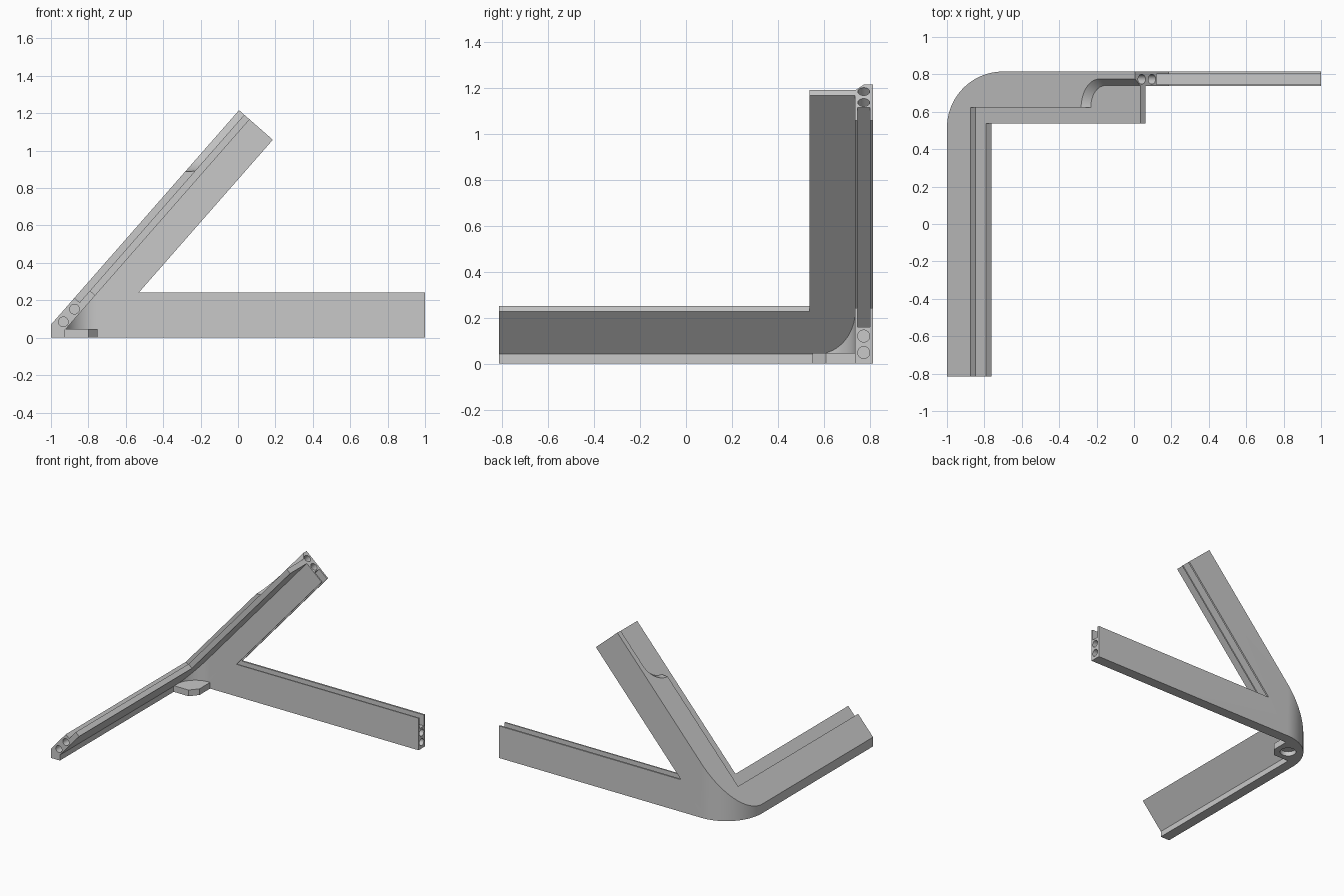
import bpy, bmesh, math
from mathutils import Vector, Matrix

cube = bpy.data.objects.get("Cube")
if cube:
    bpy.data.objects.remove(cube, do_unlink=True)

# Main dimensions
BACK = 0.815          # half depth
SLOPE = math.atan2(1.14, 1.0)
C, S = math.cos(SLOPE), math.sin(SLOPE)
REACH = 1.525         # length of the sloped arm
HEIGHT = 0.243        # arm height
THICK = 0.075
STEP = 0.037          # depth of the panel rabbet

grey = bpy.data.materials.new("grey")
grey.use_nodes = True
grey.diffuse_color = (0.58, 0.58, 0.58, 1)
grey.node_tree.nodes["Principled BSDF"].inputs["Base Color"].default_value = (0.58, 0.58, 0.58, 1)


# Coordinate frames: plan (extruded up), elevation (extruded in depth), slope (on the tilted plane)
def plan(u, v, w):
    return Vector((u, v, w))


def elevation(u, v, w):
    return Vector((u, w, v))


def slope(s, y, n):
    return Vector((-1 + s * C - n * S, y, 0.07 + s * S + n * C))


def on_slope(s, n):
    p = slope(s, 0, n)
    return (p.x, p.z)


def finish(name, bm):
    bmesh.ops.recalc_face_normals(bm, faces=bm.faces)
    if bm.calc_volume(signed=True) < 0:
        bmesh.ops.reverse_faces(bm, faces=bm.faces)
    mesh = bpy.data.meshes.new(name)
    bm.to_mesh(mesh)
    bm.free()
    mesh.materials.append(grey)
    ob = bpy.data.objects.new(name, mesh)
    bpy.context.collection.objects.link(ob)
    return ob


def prism(name, frame, points, low, high, top=None):
    bm = bmesh.new()
    a = [bm.verts.new(frame(u, v, low)) for u, v in points]
    b = [bm.verts.new(frame(u, v, high)) for u, v in (top or points)]
    bm.faces.new(a)
    bm.faces.new(b)
    for i in range(len(a)):
        j = (i + 1) % len(a)
        bm.faces.new((a[i], a[j], b[j], b[i]))
    return finish(name, bm)


def rod(name, centre, axis, radius, length):
    bm = bmesh.new()
    turn = Vector(axis).to_track_quat('Z', 'Y').to_matrix().to_4x4()
    bmesh.ops.create_cone(bm, cap_ends=True, segments=32, radius1=radius, radius2=radius,
                          depth=length, matrix=Matrix.Translation(centre) @ turn)
    return finish(name, bm)


def measure(mesh):
    bm = bmesh.new()
    bm.from_mesh(mesh)
    volume = bm.calc_volume(signed=True)
    gaps = sum(len(e.link_faces) != 2 for e in bm.edges)
    bm.free()
    return volume, gaps


# Boolean that keeps the cleanest solid of the two solvers
def combine(ob, other, operation):
    low, high = {'UNION': (1.00001, 5), 'DIFFERENCE': (0.01, 0.99999),
                 'INTERSECT': (0.5, 0.99999)}[operation]
    before = measure(ob.data)[0]
    mod = ob.modifiers.new("combine", 'BOOLEAN')
    mod.operation = operation
    mod.object = other
    results = []
    for solver in ('MANIFOLD', 'EXACT'):
        mod.solver = solver
        deps = bpy.context.evaluated_depsgraph_get()
        deps.update()
        mesh = bpy.data.meshes.new_from_object(ob.evaluated_get(deps))
        volume, gaps = measure(mesh)
        wrong = not low < volume / before < high
        results.append((wrong * 10000 + gaps, mesh))
    ob.modifiers.clear()
    ob.data = min(results, key=lambda item: item[0])[1]
    bpy.data.objects.remove(other, do_unlink=True)


def arc(cx, cy, r, start, end, count=24):
    angles = [math.radians(start + (end - start) * i / count) for i in range(count + 1)]
    return [(cx + r * math.cos(a), cy + r * math.sin(a)) for a in angles]


# Upright wall carrying the level arm and the sloped arm
full = 0.24
split = ((HEIGHT - 0.07 + full / C) / math.tan(SLOPE)) - 1
frame = prism("corner_bracket", elevation,
              [on_slope(-0.13, -0.056), (-1, -0.03), (1.03, -0.03), (1.03, HEIGHT),
               (split, HEIGHT), on_slope(REACH + 0.04, -full), on_slope(REACH + 0.04, -0.056)],
              -BACK - 0.04, BACK + 0.04)

# Hollow out the inside with a rounded inner corner
wx, wy, r = -0.925, 0.737, 0.165
combine(frame, prism("inner_space", plan,
                     [(wx, -1.2), (1.3, -1.2), (1.3, wy)] + arc(wx + r, wy - r, r, 90, 180),
                     -0.5, 2), 'DIFFERENCE')

# Sloped plate: the wide ledge
side, end = BACK + 0.03, REACH + 0.03
combine(frame, prism("ledge", slope,
                     [(-0.12, -side), (0.274, -side), (0.274, 0.537), (end, 0.537),
                      (end, side), (-0.12, side)], -THICK, -STEP), 'UNION')


# Sloped plate: the narrower top layer, with a curved bevelled cut-back, sunk into the ledge
def top_layer(radius):
    side, end = BACK + 0.02, REACH + 0.02
    return ([(-0.11, -side), (0.19, -side), (0.19, 0.624)]
            + arc(1.24, 0.624, radius, 180, 90, 16)
            + [(end, 0.624 + radius), (end, side), (-0.11, side)])


combine(frame, prism("top_layer", slope, top_layer(0.106), -0.047, 0, top_layer(0.152)), 'UNION')

# Chamfered foot in the lower corner
combine(frame, prism("foot", plan,
                     [(-0.96, 0.55), (-0.8, 0.55), (-0.75, 0.61), (-0.75, 0.77), (-0.96, 0.77)],
                     -0.02, 0.047), 'UNION')

# Square off the sloped arm, then trim to the outer shape with its rounded corner
combine(frame, prism("end_trim", slope,
                     [(REACH, -1.1), (REACH + 0.2, -1.1), (REACH + 0.2, 1.1), (REACH, 1.1)],
                     -0.4, 0.2), 'DIFFERENCE')
combine(frame, prism("outer_trim", plan,
                     [(-1, -BACK), (1, -BACK), (1, BACK)] + arc(-0.7, BACK - 0.3, 0.3, 90, 180),
                     0, 2), 'INTERSECT')

# Panel groove shared by the level and sloped arms
floor = 0.16
apex = Vector(((floor - 0.07 + 0.154 / C) / math.tan(SLOPE) - 1, floor))
combine(frame, prism("panel_groove", elevation,
                     [apex, (1.4, floor), apex + 2 * Vector((C, S))], 0.747, 0.802), 'DIFFERENCE')

# Pairs of peg holes in each arm end
for along, up_slope in ((0.048, 0.055), (0.12, 0.145)):
    holes = [((1, 0.774, along), (1, 0, 0)),
             (slope(REACH, 0.774, -along), (C, 0, S)),
             (slope(up_slope, -BACK, -0.04), (0, 1, 0))]
    for centre, axis in holes:
        combine(frame, rod("peg_hole", centre, axis, 0.026, 0.2), 'DIFFERENCE')

# Blind screw hole under the foot
combine(frame, rod("screw_hole", (-0.845, 0.645, 0), (0, 0, 1), 0.055, 0.066), 'DIFFERENCE')

# Smooth only the rounded corners and holes
bpy.ops.object.select_all(action='DESELECT')
frame.select_set(True)
bpy.context.view_layer.objects.active = frame
bpy.ops.object.shade_smooth_by_angle(angle=math.radians(25))
